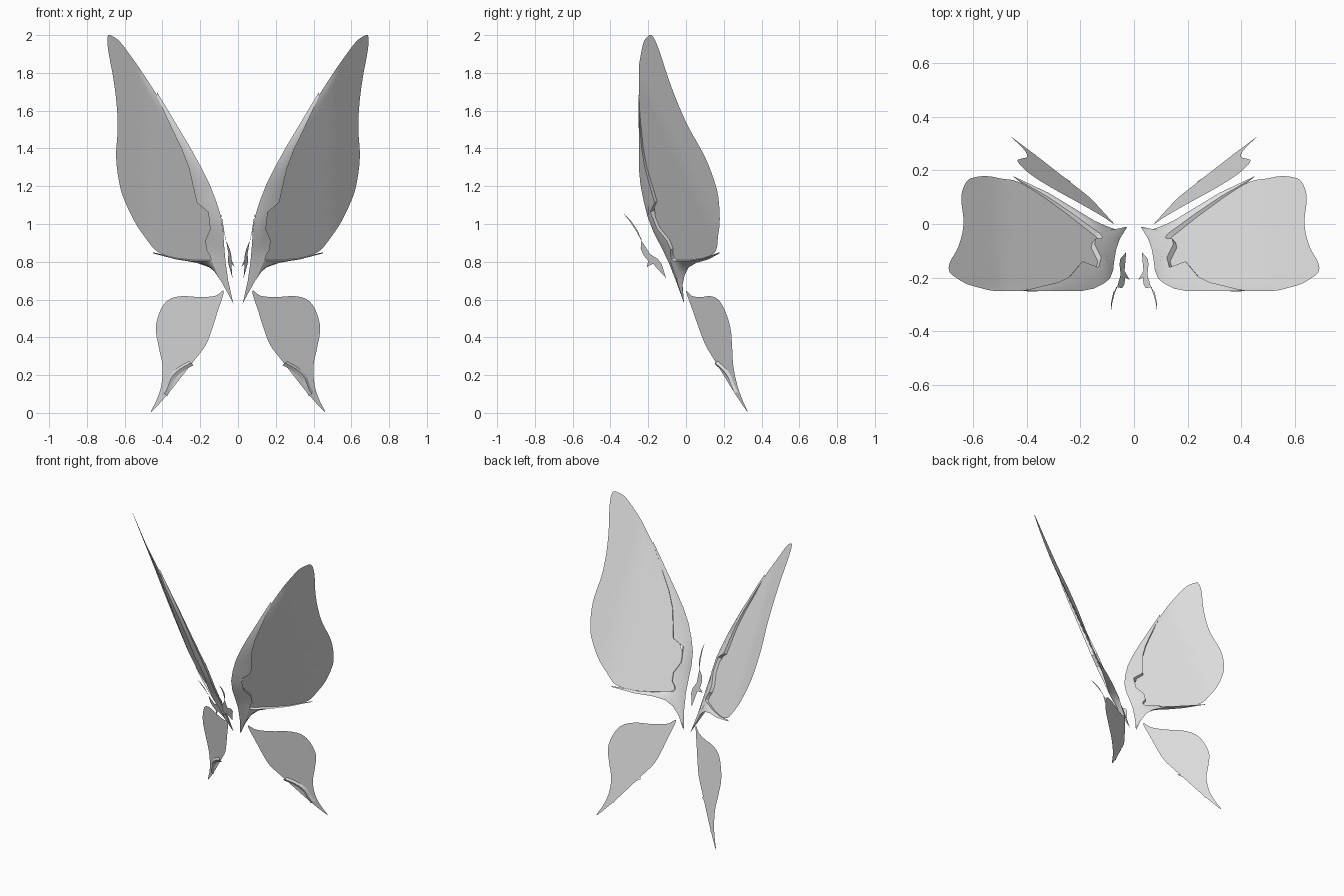
import bpy
from mathutils import Vector

if "Cube" in bpy.data.objects:
    bpy.data.objects.remove(bpy.data.objects["Cube"])

grey = bpy.data.materials.new("wing grey")
grey.diffuse_color = (0.8, 0.8, 0.8, 1)
grey.use_nodes = True
grey.node_tree.nodes["Principled BSDF"].inputs["Base Color"].default_value = grey.diffuse_color


def build(name, verts, faces):
    """Make one right-hand part and mirror it to the left."""
    me = bpy.data.meshes.new(name)
    me.from_pydata([tuple(v) for v in verts], [], faces)
    me.materials.append(grey)
    ob = bpy.data.objects.new(name, me)
    bpy.context.collection.objects.link(ob)
    bpy.context.view_layer.objects.active = ob
    ob.select_set(True)
    bpy.ops.object.shade_smooth_by_angle(angle=0.6)
    ob.select_set(False)
    ob.modifiers.new("mirror", "MIRROR").use_mirror_merge = False
    return ob


def grid(name, rows):
    """Skin a list of equally long point rows with quads."""
    n = len(rows[0])
    faces = [(r * n + c, r * n + c + 1, (r + 1) * n + c + 1, (r + 1) * n + c)
             for r in range(len(rows) - 1) for c in range(n - 1)]
    return build(name, [p for row in rows for p in row], faces)


def smooth(pts, steps=4, closed=False):
    """Catmull-Rom interpolation of a list of points."""
    p = [Vector(q) for q in pts]
    n = len(p)
    get = (lambda i: p[i % n]) if closed else (lambda i: p[max(0, min(n - 1, i))])
    out = []
    for i in range(n if closed else n - 1):
        a, b, c, d = get(i - 1), get(i), get(i + 1), get(i + 2)
        for k in range(steps):
            t = k / steps
            out.append(0.5 * (2 * b + (c - a) * t + (2 * a - 5 * b + 4 * c - d) * t * t
                              + (3 * b - a - 3 * c + d) * t ** 3))
    return out if closed else out + [p[-1]]


def upper(x, z):
    """Slanted surface of the upper wing, bending back near the root."""
    y = 0.165 + 0.95 * x - 0.5 * z + 0.16 * max(0, 0.5 - x)
    return Vector((x, max(y, -0.25), z))


# Upper wing membrane: height, inner x, outer x
levels = [(2.0, .675, .688), (1.97, .63, .692), (1.9, .575, .684), (1.8, .505, .665),
          (1.7, .44, .65), (1.6, .38, .64), (1.5, .33, .637), (1.35, .26, .645),
          (1.2, .215, .625), (1.1, .17, .59), (1.0, .13, .54), (.92, .135, .485),
          (.86, .13, .435), (.83, .12, .37), (.805, .13, .25)]
grid("upper_wing_membrane",
     [[upper(a + (b - a) * k / 10, z) for k in range(11)] for z, a, b in smooth(levels)])

# Upper wing sleeve: rim x, rim z, ragged edge x, ragged edge z, half thickness, backward curl
sleeve = [(.43, 1.70, .43, 1.68, 0, 0), (.375, 1.61, .39, 1.60, .006, 0),
          (.31, 1.5, .34, 1.5, .01, 0), (.25, 1.4, .29, 1.4, .012, 0),
          (.195, 1.3, .25, 1.3, .015, 0), (.15, 1.21, .225, 1.2, .018, 0),
          (.115, 1.12, .205, 1.12, .02, 0), (.09, 1.04, .145, 1.07, .02, 0),
          (.078, .96, .135, .98, .02, 0), (.073, .88, .16, .92, .02, .005),
          (.066, .8, .155, .87, .02, .01), (.052, .7, .135, .84, .02, .01),
          (.025, .58, .13, .82, .02, .015), (.07, .67, .14, .81, .02, .015),
          (.105, .73, .15, .81, .02, .03), (.15, .77, .18, .81, .018, .035),
          (.22, .795, .24, .81, .015, .035), (.32, .812, .33, .82, .01, .025),
          (.45, .845, .45, .85, 0, 0)]
normal = Vector((.64, -.68, -.34))
rows = []
for ox, oz, jx, jz, t, curl in sleeve:
    rim = upper(ox, oz) + Vector((0, curl, 0))
    edge = upper(jx, jz)
    mid = (rim + edge) / 2
    off = normal * t
    rows.append([edge, edge + off, mid + off * .8, rim, mid - off * .8, edge - off, edge])
grid("upper_wing_sleeve", rows)


def lower(x, z, lift=0):
    """Slanted surface of the lower wing."""
    return Vector((x, 0.07 + 0.559 * x - 0.173 * z + lift, z))


# Lower wing with its trailing tail
outline = [(.075, .645), (.12, .62), (.2, .613), (.3, .618), (.37, .597), (.412, .54),
           (.435, .45), (.42, .35), (.4, .25), (.405, .15), (.43, .07), (.46, .005),
           (.38, .09), (.3, .19), (.23, .28), (.17, .36), (.135, .45), (.11, .53)]
pts = smooth(outline, 4, True)
build("lower_wing", [lower(x, z) for x, z in pts], [tuple(range(len(pts)))])

# Low fold along the tail of the lower wing
fold = smooth([(.25, .265), (.31, .23), (.35, .19), (.37, .14), (.39, .1)])
grid("lower_wing_fold", [[lower(x - .015, z - .012), lower(x, z, -.012), lower(x + .01, z + .008)]
                         for x, z in fold])

# Small ragged front blade, flat and seen edge-on from the front: y, z
blade = [(-.33, 1.055), (-.29, 1.015), (-.255, .965), (-.235, .91), (-.215, .88), (-.19, .84),
         (-.15, .815), (-.13, .79), (-.105, .713), (-.15, .762), (-.175, .79), (-.208, .772),
         (-.2, .805), (-.225, .835), (-.24, .87), (-.235, .92), (-.265, .965), (-.295, 1.01)]
build("front_blade", [(-.219 + .352 * y + .4 * z, y, z) for y, z in blade],
      [tuple(range(len(blade)))])
